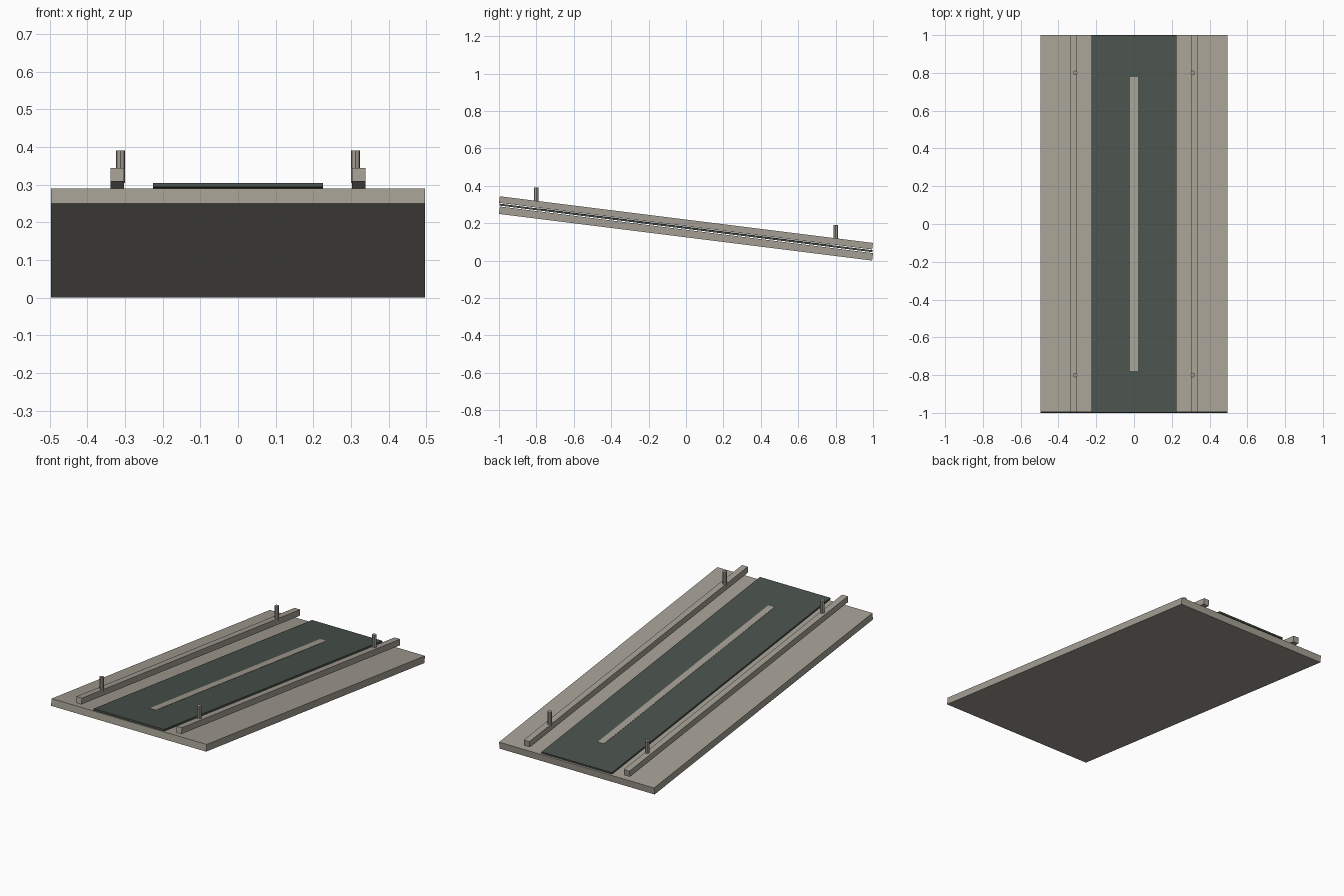
import bpy, math

if "Cube" in bpy.data.objects:
    bpy.data.objects.remove(bpy.data.objects["Cube"])

SLOPE = math.atan(0.125)      # ramp drops towards +y
LENGTH = 2.0105
BASE_Z = 0.1446               # height of the deck centre


def material(name, rgb):
    m = bpy.data.materials.new(name)
    m.diffuse_color = (*rgb, 1)
    m.use_nodes = True
    m.node_tree.nodes["Principled BSDF"].inputs["Base Color"].default_value = m.diffuse_color
    return m


CONCRETE = material("warm_grey", (0.37, 0.345, 0.295))
RUBBER = material("dark_green_grey", (0.068, 0.083, 0.070))


def sloped_box(name, x, lift, size, mat):
    """Box lying along the ramp, raised above the deck centre."""
    bpy.ops.mesh.primitive_cube_add(size=1, location=(x, 0, BASE_Z + lift),
                                    rotation=(-SLOPE, 0, 0))
    o = bpy.context.object
    o.name = name
    o.scale = size
    o.data.materials.append(mat)
    return o


# Deck, running mat and centre stripe
sloped_box("ramp_deck", 0, 0, (0.992, LENGTH, 0.04), CONCRETE)
sloped_box("ramp_mat", 0, 0.03, (0.45, LENGTH, 0.01), RUBBER)
sloped_box("centre_stripe", 0, 0.0345, (0.04, 1.57, 0.004), CONCRETE)

# Side rails with two upright posts each
for side, s in (("left", -1), ("right", 1)):
    sloped_box(side + "_rail", s * 0.32, 0.057, (0.036, LENGTH, 0.035), CONCRETE)
    for end, y in (("front", -0.8), ("back", 0.8)):
        top = 0.29 - 0.125 * y
        bpy.ops.mesh.primitive_cylinder_add(vertices=8, radius=0.0125, depth=0.085,
                                            location=(s * 0.312, y, top - 0.0425))
        post = bpy.context.object
        post.name = f"{side}_{end}_post"
        post.data.materials.append(CONCRETE)
